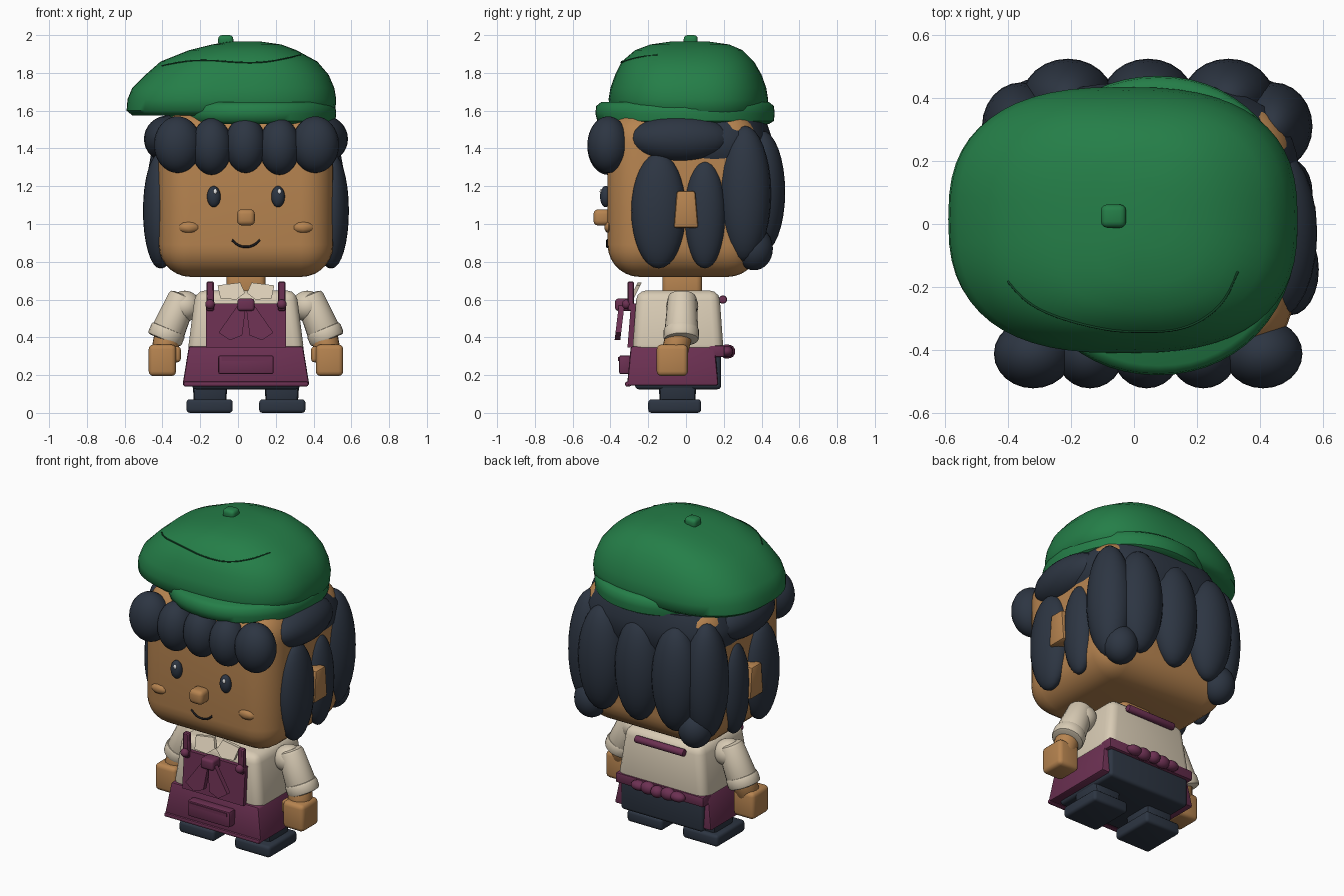
import bpy, bmesh, math
from mathutils import Vector, Matrix
from mathutils.bvhtree import BVHTree

if "Cube" in bpy.data.objects:
    bpy.data.objects.remove(bpy.data.objects["Cube"])

C = 0.042  # centre line of the figure (the cap droops to one side)


def material(name, rgb):
    m = bpy.data.materials.new(name)
    m.use_nodes = True
    m.diffuse_color = (*rgb, 1)
    m.node_tree.nodes["Principled BSDF"].inputs["Base Color"].default_value = (*rgb, 1)
    return m


SKIN = material("warm_skin", (0.47, 0.23, 0.08))
NAVY = material("dark_navy", (0.026, 0.036, 0.055))
GREEN = material("cap_green", (0.018, 0.21, 0.065))
SEAM = material("seam_green", (0.006, 0.06, 0.02))
CREAM = material("shirt_cream", (0.69, 0.60, 0.46))
PLUM = material("apron_plum", (0.15, 0.03, 0.085))
BLACK = material("mouth_black", (0.01, 0.01, 0.012))
WHITE = material("eye_white", (0.85, 0.85, 0.85))


def finish(bm, name, mat, angle=40):
    bmesh.ops.recalc_face_normals(bm, faces=bm.faces)
    me = bpy.data.meshes.new(name)
    bm.to_mesh(me)
    bm.free()
    me.materials.append(mat)
    me.shade_smooth()
    me.set_sharp_from_angle(angle=math.radians(angle))
    ob = bpy.data.objects.new(name, me)
    bpy.context.collection.objects.link(ob)
    return ob


def box(name, mat, x, y, z, bevel=0.02, seg=3, taper=(1, 1)):
    """Box from (min, max) ranges; taper scales the top face."""
    bm = bmesh.new()
    bmesh.ops.create_cube(bm, size=1)
    mid = [(a + b) / 2 for a, b in (x, y, z)]
    for v in bm.verts:
        kx, ky = taper if v.co.z > 0 else (1, 1)
        v.co = (mid[0] + v.co.x * (x[1] - x[0]) * kx,
                mid[1] + v.co.y * (y[1] - y[0]) * ky,
                mid[2] + v.co.z * (z[1] - z[0]))
    if bevel:
        bmesh.ops.bevel(bm, geom=bm.edges[:], offset=bevel, segments=seg,
                        profile=0.5, affect='EDGES')
    return finish(bm, name, mat)


def ball(name, mat, at, r, seg=24):
    bm = bmesh.new()
    bmesh.ops.create_uvsphere(bm, u_segments=seg, v_segments=seg * 2 // 3, radius=1)
    bmesh.ops.transform(bm, matrix=Matrix.Translation(at) @ Matrix.Diagonal((*r, 1)),
                        verts=bm.verts)
    return finish(bm, name, mat, 60)


def rod(name, mat, a, b, r1, r2, bevel=0.015):
    a, b = Vector(a), Vector(b)
    bm = bmesh.new()
    bmesh.ops.create_cone(bm, cap_ends=True, segments=20, radius1=r1, radius2=r2,
                          depth=(b - a).length)
    rims = [e for e in bm.edges if any(len(f.verts) > 4 for f in e.link_faces)]
    bmesh.ops.bevel(bm, geom=rims, offset=bevel, segments=2, profile=0.5, affect='EDGES')
    turn = (b - a).to_track_quat('Z', 'Y').to_matrix().to_4x4()
    bmesh.ops.transform(bm, matrix=Matrix.Translation((a + b) / 2) @ turn, verts=bm.verts)
    return finish(bm, name, mat)


def plate(name, mat, outline, y, thick, lean=0.0, s=1):
    """Flat outline in x and z, mirrored by s, extruded in y."""
    bm = bmesh.new()
    low = min(p[1] for p in outline)
    f = bm.faces.new([bm.verts.new((C + s * px, y + lean * (pz - low), pz))
                      for px, pz in outline])
    ext = bmesh.ops.extrude_face_region(bm, geom=[f])
    for v in ext["geom"]:
        if isinstance(v, bmesh.types.BMVert):
            v.co.y += thick
    return finish(bm, name, mat, 30)


def wire(name, mat, points, r):
    cu = bpy.data.curves.new(name, 'CURVE')
    cu.dimensions = '3D'
    cu.bevel_depth, cu.bevel_resolution = r, 2
    sp = cu.splines.new('BEZIER')
    sp.bezier_points.add(len(points) - 1)
    for bp, p in zip(sp.bezier_points, points):
        bp.co = p
        bp.handle_left_type = bp.handle_right_type = 'AUTO'
    cu.materials.append(mat)
    ob = bpy.data.objects.new(name, cu)
    bpy.context.collection.objects.link(ob)


def loft(name, mat, rings, power, n=56):
    """Stack of superellipse rings: z, xmin, xmax, ymin, ymax."""
    bm = bmesh.new()
    rows = []
    for z, x0, x1, y0, y1 in rings:
        row = []
        for i in range(n):
            c, s = math.cos(2 * math.pi * i / n), math.sin(2 * math.pi * i / n)
            px = math.copysign(abs(c) ** (2 / power), c)
            py = math.copysign(abs(s) ** (2 / power), s)
            row.append(bm.verts.new(((x0 + x1) / 2 + px * (x1 - x0) / 2,
                                     (y0 + y1) / 2 + py * (y1 - y0) / 2, z)))
        rows.append(row)
    for a, b in zip(rows, rows[1:]):
        for i in range(n):
            j = (i + 1) % n
            bm.faces.new((a[i], a[j], b[j], b[i]))
    bm.faces.new(rows[0])
    bm.faces.new(rows[-1])
    return finish(bm, name, mat, 50)


# Cap: drooping crown, band, button and seam
crown = loft("cap_crown", GREEN, [
    (1.575, -.56, .49, -.37, .40), (1.60, -.59, .515, -.40, .43),
    (1.66, -.585, .52, -.41, .435), (1.72, -.56, .51, -.40, .425),
    (1.79, -.49, .48, -.375, .40), (1.86, -.41, .42, -.34, .36),
    (1.92, -.26, .31, -.27, .30), (1.95, -.14, .23, -.19, .23),
    (1.966, -.04, .12, -.08, .12)], 2.6)
loft("cap_band", GREEN, [
    (1.53, -.33, .49, -.44, .44), (1.545, -.36, .515, -.47, .465),
    (1.585, -.37, .52, -.48, .47), (1.625, -.36, .515, -.475, .465),
    (1.645, -.33, .49, -.45, .44)], 2.1)
box("cap_button", GREEN, (-.105, -.025), (-.012, .062), (1.94, 2.0), .02)
tree = BVHTree.FromPolygons([v.co for v in crown.data.vertices],
                            [p.vertices for p in crown.data.polygons])
seam = []
for i in range(17):
    t = i / 16
    z = 1.825 + 0.07 * t + 0.02 * math.sin(2 * math.pi * t)
    hit = tree.ray_cast(Vector((-.45 + .78 * t, -2, z)), Vector((0, 1, 0)))[0]
    if hit:
        seam.append(hit)
wire("cap_seam", SEAM, seam, 0.004)

# Head and face
box("head", SKIN, (-.42, .504), (-.415, .39), (.72, 1.6), .17, 7)
box("neck", SKIN, (-.06, .145), (-.125, .085), (.6, .76), .03)
box("nose", SKIN, (C - .047, C + .047), (-.49, -.40), (.992, 1.078), .025)
for s, side in ((-1, "right"), (1, "left")):
    ball(side + "_eye", NAVY, (C + s * .17, -.425, 1.145), (.036, .03, .056))
    ball(side + "_eye_glint", WHITE, (C + s * .17 + .007, -.45, 1.172), (.010, .007, .014), 12)
    ball(side + "_cheek", SKIN, (C + s * .302, -.41, .982), (.055, .022, .03), 8)
    xs = sorted((C + s * .43, C + s * .535))
    box(side + "_ear", SKIN, xs, (-.065, .065), (.98, 1.175), .012, 2, (1, .75))
wire("mouth", BLACK, [(C + dx, -.417, z) for dx, z in
                      ((-.074, .915), (-.04, .888), (0, .879), (.04, .888), (.074, .915))], .006)

# Hair: fringe, then mirrored side locks, then back locks
for i, (x, z) in enumerate(((-.32, 1.42), (-.14, 1.41), (.04, 1.42), (.22, 1.41), (.41, 1.42))):
    r = .125 if i in (0, 4) else .108
    ball(f"fringe_lock_{i}", NAVY, (x, -.412, z), (r, .11, .15))
side_locks = (("temple", .41, -.03, 1.45, .13, .27, .125),
              ("front_side", .455, -.145, 1.07, .09, .145, .305),
              ("rear_side", .445, .10, 1.05, .08, .11, .285),
              ("corner", .40, .31, 1.16, .125, .14, .36),
              ("nape", .36, .36, .87, .10, .10, .115))
for s, side in ((-1, "right"), (1, "left")):
    for name, x, y, z, rx, ry, rz in side_locks:
        ball(f"{side}_{name}_lock", NAVY, (C + s * x, y, z), (rx, ry, rz))
for i, x in enumerate((-.21, .045, .30)):
    ball(f"back_lock_{i}", NAVY, (x, .40, 1.17), (.145, .125, .325))
loft("hair_crown", NAVY, [
    (1.28, -.38, .46, -.05, .40), (1.36, -.43, .515, -.15, .44),
    (1.47, -.44, .525, -.2, .45), (1.56, -.38, .46, -.2, .42)], 2.6)

# Shirt torso, collar and trousers
box("shirt", CREAM, (C - .31, C + .31), (-.285, .20), (.31, .648), .05, 3, (.86, .9))
box("trousers", NAVY, (C - .285, C + .285), (-.27, .186), (.125, .36), .02)
for s, side in ((-1, "right"), (1, "left")):
    plate(side + "_collar", CREAM,
          ((.005, .635), (.05, .60), (.135, .605), (.15, .675), (.03, .69)), -.30, .02, .5, s)

# Apron: skirt, pocket, bib, straps, ties
box("apron_skirt", PLUM, (C - .336, C + .336), (-.312, .172), (.145, .352), .012, 2, (.90, .92))
box("apron_hem", PLUM, (C - .33, C + .33), (-.322, -.29), (.14, .165), .008, 2)
box("pocket", PLUM, (C - .147, C + .147), (-.355, -.29), (.205, .305), .012, 2)
plate("pocket_flap", PLUM, ((-.13, .275), (.13, .275), (.13, .295), (-.13, .295)), -.36, .009)
plate("apron_bib", PLUM, ((-.212, .345), (.212, .345), (.212, .58), (-.212, .58)), -.31, .035, .08)
for s, side in ((-1, "right"), (1, "left")):
    xs = sorted((C + s * .17, C + s * .21))
    box(side + "_strap", PLUM, xs, (-.31, -.275), (.54, .695), .006, 1)
    ball(side + "_strap_button", PLUM, (C + s * .19, -.315, .575), (.026, .024, .026), 14)
    plate(side + "_tie_tail", PLUM,
          ((.0, .565), (.04, .575), (.145, .425), (.085, .385), (.02, .41)), -.378, .03, .12, s)
    for k, x, r in ((0, .07, .038), (1, .135, .03)):
        ball(f"{side}_bow_lump_{k}", PLUM, (C + s * x, .215, .325), (.05, .035, r), 14)
box("tie_knot", PLUM, (C - .045, C + .045), (-.375, -.29), (.54, .605), .015)
ball("bow_knot", PLUM, (C, .225, .325), (.04, .036, .036), 14)
box("back_belt", PLUM, (C - .305, C + .305), (.12, .205), (.295, .358), .01, 2)
rod("back_strap_bar", PLUM, (C - .17, .195, .6), (C + .17, .195, .6), .022, .022, .008)

# Arms and legs
for s, side in ((-1, "right"), (1, "left")):
    def at(x, y, z):
        return (C + s * x, y, z)

    def span(a, b):
        return sorted((C + s * a, C + s * b))
    ball(side + "_shoulder", CREAM, at(.325, -.02, .565), (.085, .085, .082))
    rod(side + "_sleeve", CREAM, at(.33, -.02, .625), at(.425, -.025, .40), .075, .092, .02)
    rod(side + "_cuff", CREAM, at(.407, -.025, .448), at(.433, -.025, .385), .095, .095, .015)
    rod(side + "_forearm", SKIN, at(.41, -.03, .44), at(.432, -.06, .32), .07, .07)
    box(side + "_hand", SKIN, span(.37, .515), (-.155, .01), (.195, .362), .025)
    box(side + "_thumb", SKIN, span(.345, .395), (-.13, -.06), (.268, .352), .018)
    box(side + "_leg", NAVY, span(.105, .275), (-.14, .05), (.05, .2), .02, 2, (1.12, 1.05))
    box(side + "_shoe", NAVY, span(.07, .315), (-.2, .08), (0, .072), .018)
